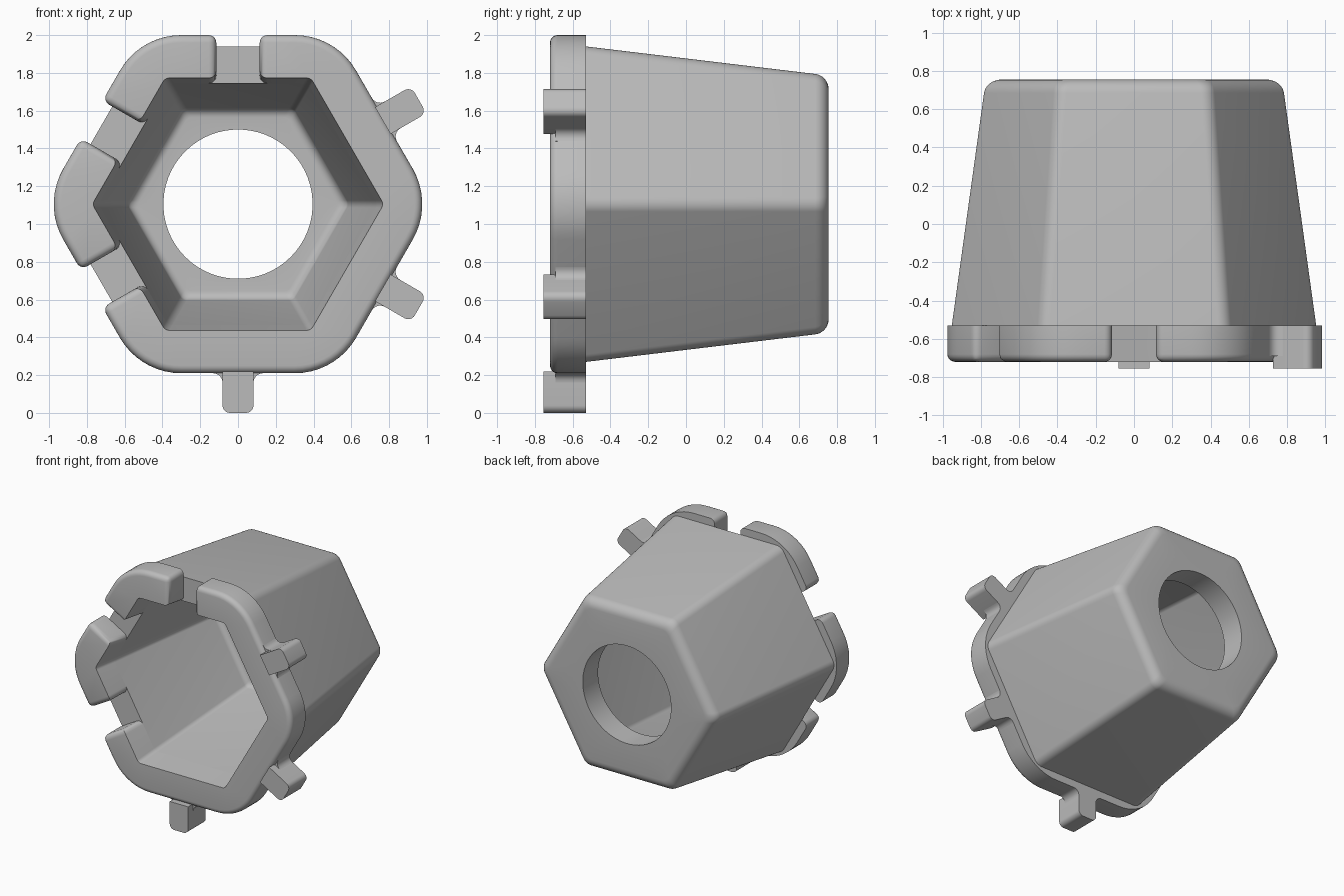
import bpy, bmesh
from math import sin, cos, pi, radians, atan

if "Cube" in bpy.data.objects:
    bpy.data.objects.remove(bpy.data.objects["Cube"], do_unlink=True)

CENTRE_Z = 1.105
ARC = 10            # points per rounded corner
BACK, SEAT, FRONT, TAB_FRONT = 0.755, -0.53, -0.72, -0.755
GAP = 0.115         # half width of the rim notches

grey = bpy.data.materials.new("light grey")
grey.use_nodes = True
colour = (0.5, 0.5, 0.5, 1)
grey.diffuse_color = colour
grey.node_tree.nodes["Principled BSDF"].inputs["Base Color"].default_value = colour


def polar(deg, radial, side=0.0):
    """Plan point from a direction, a distance along it and a sideways offset."""
    a = radians(deg)
    return (radial * cos(a) - side * sin(a), radial * sin(a) + side * cos(a))


def corner(deg, apothem, r):
    """Rounded hexagon corner pointing in the given direction."""
    cx, cz = polar(deg, (apothem - r) / cos(pi / 6))
    pts = []
    for i in range(ARC):
        x, z = polar(deg - 30 + 60 * i / (ARC - 1), r)
        pts.append((cx + x, cz + z))
    return pts


def hexagon(apothem, r):
    return [p for k in range(6) for p in corner(60 * k, apothem, r)]


def circle(radius):
    n = 6 * ARC
    return [polar((i + 0.5) * 360 / n - 30, radius) for i in range(n)]


def add_ring(bm, plan, y):
    return [bm.verts.new((x, y, CENTRE_Z + z)) for x, z in plan]


def bridge(bm, a, b, closed=True):
    n = len(a)
    for i in range(n if closed else n - 1):
        j = (i + 1) % n
        bm.faces.new((a[i], a[j], b[j], b[i]))


def finish(bm, name):
    bmesh.ops.recalc_face_normals(bm, faces=bm.faces)
    mesh = bpy.data.meshes.new(name)
    bm.to_mesh(mesh)
    bm.free()
    mesh.materials.append(grey)
    ob = bpy.data.objects.new(name, mesh)
    bpy.context.collection.objects.link(ob)
    bpy.ops.object.select_all(action='DESELECT')
    ob.select_set(True)
    bpy.context.view_layer.objects.active = ob
    bpy.ops.object.shade_smooth_by_angle(angle=radians(35))
    return ob


def wall_profile(apothem, slope, end_y, r, steps=7):
    """Tapered wall from the seat, rounded over into a flat end."""
    tilt = atan(slope)
    cy = end_y - r
    ca = apothem - slope * (cy - SEAT) - r / cos(tilt)
    rows = [(apothem, SEAT)]
    for i in range(steps):
        a = tilt + (pi / 2 - tilt) * i / (steps - 1)
        rows.append((ca + r * cos(a), cy + r * sin(a)))
    return rows


# Hollow tapered hexagonal cup with a round hole in its back
bm = bmesh.new()
floor_y = 0.56
rings = [add_ring(bm, hexagon(a, 0.08), y)
         for a, y in wall_profile(0.835, 0.12, BACK, 0.08)]
rings += [add_ring(bm, circle(0.395), y) for y in (BACK, floor_y)]
rings += [add_ring(bm, hexagon(a, 0.04), y)
          for a, y in reversed(wall_profile(0.64, 0.125, floor_y, 0.05))]
for a, b in zip(rings, rings[1:] + rings[:1]):
    bridge(bm, a, b)
finish(bm, "hexagonal_cup")


# Raised rim, in sections between the notches
def rim_section(name, start, end):
    def path(apothem, r):
        pts = [polar(start, apothem, GAP)]
        for deg in range(start + 30, end, 60):
            pts += corner(deg, apothem, r)
        return pts + [polar(end, apothem, -GAP)]

    bm = bmesh.new()
    outer_f, outer_b = (add_ring(bm, path(0.895, 0.375), y) for y in (FRONT, SEAT))
    inner_f = add_ring(bm, path(0.668, 0.04), FRONT)
    inner_b = add_ring(bm, path(0.64, 0.04), SEAT)
    loop = [outer_f, outer_b, inner_b, inner_f]
    for a, b in zip(loop, loop[1:] + loop[:1]):
        bridge(bm, a, b, closed=False)
    for i in (0, -1):
        bm.faces.new([ring[i] for ring in loop])
    # Round the outer front edge and the section ends
    pairs = list(zip(outer_f, outer_f[1:]))
    for i in (0, -1):
        pairs += [(outer_f[i], inner_f[i]), (outer_f[i], outer_b[i]), (inner_f[i], inner_b[i])]
    edges = [bm.edges.get(p) for p in pairs]
    bmesh.ops.bevel(bm, geom=edges, offset=0.04, segments=5, profile=0.5,
                    affect='EDGES', clamp_overlap=True)
    finish(bm, name)


rim_section("rim_upper_section", 90, 150)
rim_section("rim_side_section", 150, 210)
rim_section("rim_main_section", 210, 450)


def prism(name, plan, y0, y1):
    bm = bmesh.new()
    a, b = add_ring(bm, plan, y0), add_ring(bm, plan, y1)
    bridge(bm, a, b)
    bm.faces.new(a)
    bm.faces.new(b)
    finish(bm, name)


# Locating tabs with flared roots
HALF, TIP, ROUND, FLARE = 0.082, 1.105, 0.04, 0.05
quarter = [i * pi / 12 for i in range(7)]
tip = [(TIP - ROUND + ROUND * sin(a), HALF - ROUND + ROUND * cos(a)) for a in quarter]
tab = [(0.885, HALF)] + tip
root = [(0.875, HALF + FLARE)] + [
    (0.895 + FLARE - FLARE * cos(a), HALF + FLARE - FLARE * sin(a)) for a in quarter]
for deg, label in ((270, "bottom"), (330, "lower"), (30, "upper")):
    for part, half, front in (("tab", tab, TAB_FRONT), ("tab_root", root, FRONT + 0.03)):
        outline = half + [(r, -s) for r, s in reversed(half)]
        prism(f"{label}_{part}", [polar(deg, r, s) for r, s in outline], front, SEAT)
